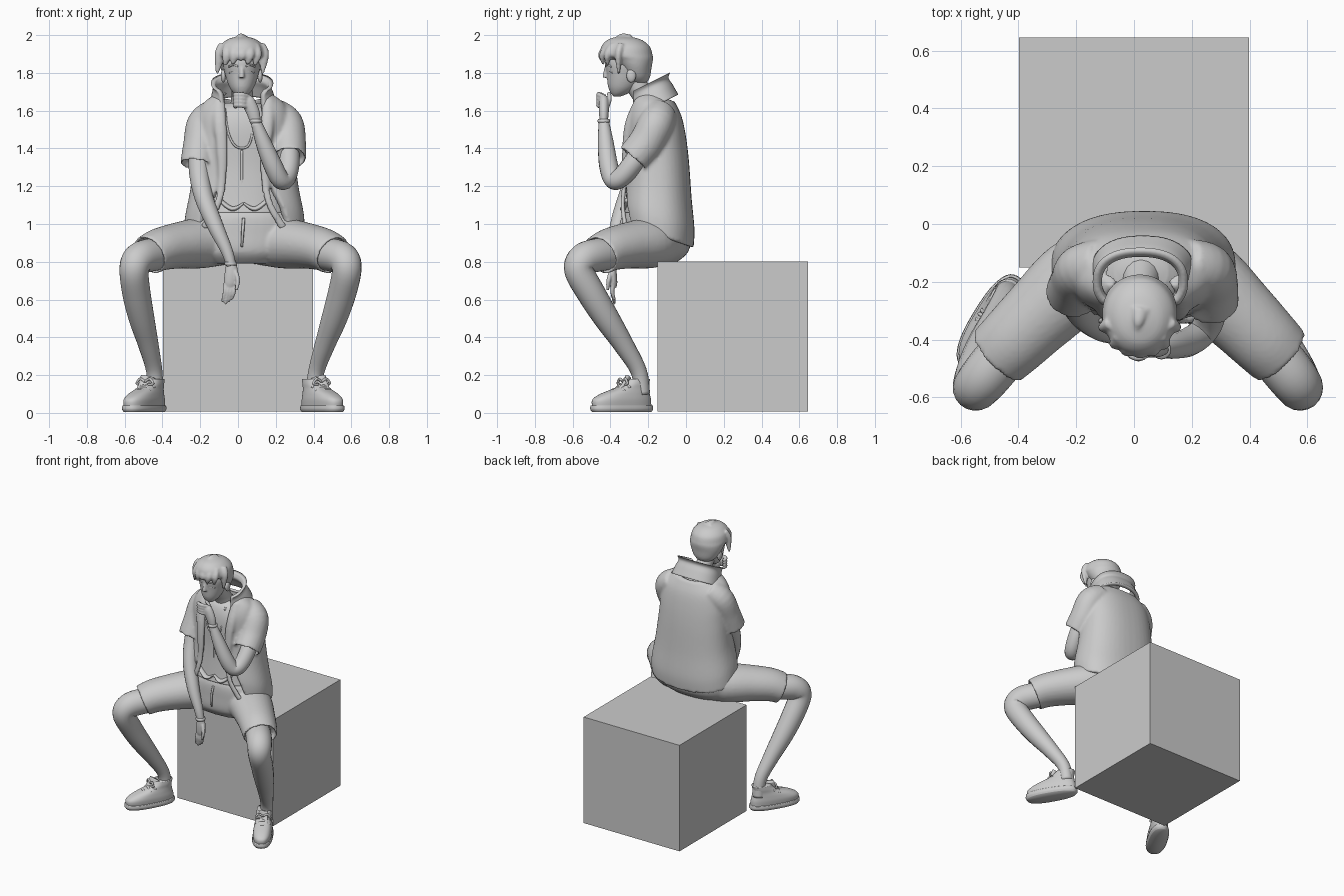
import bpy, bmesh, math
from mathutils import Vector, Quaternion

default_cube = bpy.data.objects.get("Cube")
if default_cube:
    bpy.data.objects.remove(default_cube, do_unlink=True)

clay = bpy.data.materials.new("light_grey")
clay.use_nodes = True
clay.diffuse_color = (.6, .6, .6, 1)
clay.node_tree.nodes["Principled BSDF"].inputs["Base Color"].default_value = clay.diffuse_color


def add_object(name, bm, smooth=True):
    bmesh.ops.recalc_face_normals(bm, faces=bm.faces)
    mesh = bpy.data.meshes.new(name)
    bm.to_mesh(mesh)
    bm.free()
    mesh.materials.append(clay)
    for polygon in mesh.polygons:
        polygon.use_smooth = smooth
    obj = bpy.data.objects.new(name, mesh)
    bpy.context.collection.objects.link(obj)
    return obj


def spline(points, steps=5):
    """Catmull-Rom samples through tuples of any length."""
    pts = [points[0], *points, points[-1]]
    out = []
    for a, b, c, d in zip(pts, pts[1:], pts[2:], pts[3:]):
        for i in range(steps):
            t = i / steps
            out.append([q + t / 2 * (r - p + t * (2*p - 5*q + 4*r - s + t * (3*(q - r) + s - p)))
                        for p, q, r, s in zip(a, b, c, d)])
    return out + [list(points[-1])]


def skin(name, rings):
    """Bridge equal closed rings and cap both ends."""
    bm = bmesh.new()
    loops = [[bm.verts.new(p) for p in ring] for ring in rings]
    count = len(loops[0])
    for low, high in zip(loops, loops[1:]):
        for i in range(count):
            j = (i + 1) % count
            bm.faces.new((low[i], low[j], high[j], high[i]))
    ends = [bm.faces.new(loops[0]), bm.faces.new(loops[-1])]
    bmesh.ops.triangulate(bm, faces=ends)
    return add_object(name, bm)


def tube(name, points, flat=1, hollow=False, sides=16):
    """Sweep a round or flattened section; points are x, y, z, radius."""
    samples = spline(points)
    centres = [Vector(s[:3]) for s in samples]
    turn, old, rings = None, None, []
    last = len(samples) - 1

    def ring(centre, across, up, radius):
        angles = [math.tau * i / sides for i in range(sides)]
        return [centre + across * radius * math.cos(a) + up * radius * flat * math.sin(a) for a in angles]

    for i, centre in enumerate(centres):
        tangent = (centres[min(i + 1, last)] - centres[max(i - 1, 0)]).normalized()
        if old is None:
            helper = Vector((0, 1, 0)) if abs(tangent.z) > .7 else Vector((0, 0, 1))
            across = tangent.cross(helper).normalized()
        else:
            across = old.rotation_difference(tangent) @ across
        old, up = tangent, tangent.cross(across)
        rings.append(ring(centre, across, up, max(samples[i][3], .001)))
    if hollow:
        radius = samples[-1][3]
        rings.append(ring(centre, across, up, radius * .88))
        rings.append(ring(centre - tangent * .04, across, up, radius * .85))
    return skin(name, rings)


def stack(name, rows, tilt=0, wall=0, sides=40, square=.85):
    """Stack level ovals; rows are x, y, z, half width, half depth, front gap."""
    rings = []
    for x, y, z, rx, ry, *gap in spline(rows):
        def arc(shrink, start, end, count):
            pts = []
            for i in range(count):
                a = start + (end - start) * i / (count - 1 if wall else count)
                s, c = math.sin(a), math.cos(a)
                dy = -math.copysign(abs(c) ** square, c) * (ry - shrink)
                dx = math.copysign(abs(s) ** square, s) * (rx - shrink)
                pts.append(Vector((x + dx, y + dy, z + tilt * dy)))
            return pts
        if wall:
            g = math.radians(gap[0])
            rings.append(arc(0, g, math.tau - g, sides) + arc(wall, math.tau - g, g, sides))
        else:
            rings.append(arc(0, 0, math.tau, sides))
    return skin(name, rings)


def ball(name, centre, size):
    bm = bmesh.new()
    bmesh.ops.create_uvsphere(bm, u_segments=20, v_segments=12, radius=1)
    for v in bm.verts:
        v.co = Vector(centre) + v.co * Vector(size)
    return add_object(name, bm)


def fuse(name, parts, voxel=.01, rounds=4):
    """Blend overlapping closed parts into one soft surface."""
    bm = bmesh.new()
    for part in parts:
        bm.from_mesh(part.data)
        bpy.data.objects.remove(part, do_unlink=True)
    obj = add_object(name, bm)
    remesh = obj.modifiers.new("blend", 'REMESH')
    remesh.mode, remesh.voxel_size, remesh.use_smooth_shade = 'VOXEL', voxel, True
    relax = obj.modifiers.new("relax", 'SMOOTH')
    relax.factor, relax.iterations = .5, rounds
    return obj


# Seat block
bm = bmesh.new()
bmesh.ops.create_cube(bm, size=.795)
bmesh.ops.translate(bm, verts=bm.verts, vec=(0, .2475, .405))
add_object("seat_block", bm, smooth=False)

# Legs, shoes and short trouser legs, one side at a time
trouser_parts = [stack("pelvis", [(.01, -.17, .79, .2, .11), (.01, -.16, .85, .28, .17), (.02, -.15, .95, .3, .185),
                                  (.03, -.15, 1.04, .27, .18), (.03, -.16, 1.1, .2, .14)])]
for side, label in ((1, "left"), (-1, "right")):
    def place(points):
        """Mirror points, leaning the right leg a little outward at the foot."""
        lean = 0 if side > 0 else .1
        return [(side * x + lean * (z - .5), y, z, *rest) for x, y, z, *rest in points]

    trouser_parts.append(tube("trouser_leg", place([
        (.12, -.14, .92, .15), (.24, -.2, .9, .15), (.36, -.31, .885, .135),
        (.45, -.4, .865, .125), (.505, -.455, .835, .118)]), flat=.9, hollow=True, sides=28))
    tube(label + "_leg", place([
        (.36, -.31, .85, .08), (.5, -.47, .835, .088), (.56, -.545, .81, .085), (.575, -.565, .75, .078),
        (.55, -.5, .63, .075), (.51, -.42, .5, .068), (.46, -.33, .36, .054),
        (.415, -.25, .22, .043), (.4, -.235, .1, .045)]), sides=20)

    heading = Vector((.5 * side, -.86, 0))
    across = Vector((.86, .5 * side, 0))
    origin = Vector(place([(.445, -.34, 0)])[0])

    def shoe(name, rows):
        """Rows are forward shift, height, half length, half width."""
        obj = stack(name, [(0, -f, z, w, l) for f, z, l, w in rows], square=.8)
        for v in obj.data.vertices:
            widen = 1 - .25 * v.co.y
            v.co = origin + across * v.co.x * widen - heading * v.co.y + Vector((0, 0, v.co.z))

    shoe(label + "_sole", [(0, .004, .175, .062), (0, .02, .185, .07), (0, .04, .183, .068)])
    shoe(label + "_upper", [(0, .035, .175, .062), (0, .07, .173, .064), (-.02, .1, .145, .06),
                            (-.06, .13, .1, .054), (-.085, .155, .075, .053), (-.1, .18, .066, .05)])
    for k in range(3):
        spot = origin + heading * (.05 - .035 * k) + Vector((0, 0, .112 + .018 * k))
        tube(label + "_lace", [(*(spot + across * u + Vector((0, 0, h))), .008)
                               for u, h in ((-.05, -.015), (0, .012), (.05, -.015))], sides=8)
    for u in (-1, 1):
        tip = origin - heading * .005 + Vector((0, 0, .165))
        tube(label + "_bow", [(*(tip + across * u * d + Vector((0, 0, h))), .007)
                              for d, h in ((0, 0), (.03, .015), (.05, -.01), (.02, -.015))], sides=8)
    tube(label + "_tongue", [(*(origin - heading * d + Vector((0, 0, h))), .04)
                             for d, h in ((-.02, .1), (.02, .15), (.04, .19))], flat=.4)
fuse("shorts", trouser_parts)
tube("fly_seam", [(.03, -.335, 1.03, .008), (.025, -.35, .96, .008), (.02, -.34, .88, .006)], sides=8)

# Shirt under the open jacket
stack("shirt", [(.03, -.17, 1.06, .24, .16), (.03, -.165, 1.12, .24, .155), (.03, -.16, 1.3, .23, .145),
                (.03, -.165, 1.5, .21, .14), (.025, -.165, 1.6, .15, .115), (.025, -.16, 1.64, .09, .08)])
for side in (-1, 1):
    tube("shirt_point", [(.03 + side * .13, -.31, 1.13, .02), (.03 + side * .06, -.325, 1.08, .025),
                         (.03, -.325, 1.11, .01)], flat=.5)
tube("shirt_placket", [(.02, -.303, z, .008) for z in (1.12, 1.25, 1.39)], sides=8)
tube("neck_cord", [(-.07, -.27, 1.61, .006), (-.05, -.3, 1.48, .006), (-.01, -.308, 1.41, .006),
                   (.05, -.308, 1.41, .006), (.075, -.3, 1.48, .006), (.085, -.27, 1.61, .006)], sides=8)

# Jacket: open shell, sleeves and rolled front edges
jacket_parts = [
    stack("shell", [(.03, -.15, .94, .32, .19, 46), (.035, -.15, 1.04, .315, .195, 36), (.035, -.15, 1.2, .285, .18, 22),
                    (.03, -.155, 1.4, .265, .17, 22), (.03, -.16, 1.53, .255, .158, 25),
                    (.03, -.155, 1.62, .225, .13, 32), (.03, -.15, 1.68, .15, .09, 40)], tilt=-.35, wall=.035),
    tube("sleeve_left", [(.18, -.14, 1.58, .09), (.25, -.16, 1.53, .095), (.265, -.21, 1.43, .095),
                         (.27, -.28, 1.345, .092)], hollow=True, sides=24),
    tube("sleeve_right", [(-.11, -.14, 1.58, .09), (-.18, -.16, 1.53, .09), (-.2, -.2, 1.42, .09),
                          (-.215, -.24, 1.31, .092)], hollow=True, sides=24)]
for side in (-1, 1):
    jacket_parts.append(tube("edge", [(.03 + side * x, y, z, r) for x, y, z, r in (
        (.13, -.25, 1.66, .03), (.125, -.3, 1.54, .035), (.115, -.32, 1.4, .03), (.115, -.325, 1.22, .022),
        (.14, -.335, 1.1, .02), (.21, -.32, .98, .022))], flat=.6))
fuse("jacket", jacket_parts)
stack("jacket_collar", [(.03, -.17, 1.62, .18, .13, 35), (.025, -.185, 1.68, .165, .115, 38),
                        (.022, -.2, 1.72, .155, .108, 44), (.022, -.2, 1.745, .165, .118, 50)], tilt=.5, wall=.022)

# Neck and head
tube("neck", [(.025, -.17, 1.58, .075), (.022, -.22, 1.67, .058), (.02, -.28, 1.76, .058)])
fuse("head", [
    stack("face", [(.02, -.365, 1.675, .02, .02), (.02, -.35, 1.695, .045, .05), (.02, -.335, 1.73, .068, .078),
                   (.02, -.32, 1.79, .088, .1), (.02, -.31, 1.86, .1, .118), (.02, -.31, 1.94, .08, .09)], square=1),
    tube("nose", [(.02, -.415, 1.85, .01), (.02, -.425, 1.8, .013), (.02, -.425, 1.775, .016)]),
    ball("lips", (.02, -.402, 1.73), (.025, .012, .01))], voxel=.006, rounds=2)
for side, label in ((1, "left"), (-1, "right")):
    ball(label + "_ear", (.02 + side * .097, -.29, 1.785), (.014, .025, .036))
    tube(label + "_brow", [(.02 + side * x, y, z, .005) for x, y, z in
                           ((.02, -.423, 1.835), (.045, -.415, 1.842), (.07, -.395, 1.832))], sides=8)
    tube(label + "_eyelid", [(.02 + side * x, y, z, .004) for x, y, z in
                             ((.022, -.414, 1.802), (.042, -.408, 1.81), (.065, -.388, 1.8))], sides=8)

# Hair: cap, crown tuft and fringe locks
hair = [stack("cap", [(.02, -.25, 1.75, .06, .045), (.02, -.26, 1.78, .09, .07), (.02, -.272, 1.83, .115, .09),
                      (.02, -.29, 1.87, .126, .115), (.02, -.315, 1.895, .13, .138), (.02, -.32, 1.94, .118, .128),
                      (.02, -.325, 1.975, .08, .09), (.02, -.33, 1.992, .03, .035)], square=1),
        tube("tuft", [(.02, -.31, 1.97, .04), (.015, -.34, 1.99, .02), (.01, -.37, 1.985, .005)])]
for i in range(7):
    u = i / 3 - 1
    bend = math.sqrt(max(0, 1 - u * u * .85))
    root, tip = -.3 - .11 * bend, -.3 - .145 * bend
    drop = 1.85 - .055 * u * u + .015 * (i % 2)
    hair.append(tube("lock", [(.02 + .09 * u, root, 1.94, .035), (.02 + .115 * u, tip, 1.895, .03),
                              (.01 + .12 * u, tip, drop, .008)], flat=.7))
fuse("hair", hair, voxel=.007, rounds=2)

# Right arm hanging between the knees
tube("right_arm", [(-.2, -.2, 1.42, .06), (-.205, -.25, 1.28, .055), (-.18, -.31, 1.14, .05),
                   (-.12, -.36, .99, .043), (-.06, -.385, .86, .032), (-.035, -.39, .78, .026)])
right_hand = [tube("palm", [(-.035, -.39, .8, .026), (-.035, -.388, .74, .036), (-.04, -.385, .69, .036),
                            (-.045, -.383, .665, .028)], flat=.6)]
for i in range(4):
    x = -.065 + .016 * i
    right_hand.append(tube("finger", [(x, -.385, .69, .011), (x - .005, -.39, .64, .011),
                                      (x - .018, -.378, .575 + .012 * abs(i - 1), .007)], sides=10))
right_hand.append(tube("thumb", [(-.015, -.395, .75, .014), (.0, -.41, .7, .012), (-.01, -.415, .65, .008)], sides=10))
fuse("right_hand", right_hand, voxel=.005, rounds=2)

# Left arm bent up to the mouth
tube("left_arm", [(.265, -.2, 1.43, .058), (.27, -.28, 1.32, .056), (.255, -.345, 1.245, .052), (.225, -.385, 1.235, .05),
                  (.185, -.41, 1.31, .05), (.135, -.425, 1.43, .042), (.095, -.435, 1.54, .028)])
left_hand = [tube("palm", [(.095, -.435, 1.53, .027), (.08, -.435, 1.59, .035), (.055, -.435, 1.645, .036),
                           (.04, -.435, 1.67, .026)], flat=.75)]
for i in range(4):
    z = 1.685 - .019 * i
    left_hand.append(tube("finger", [(.055, -.44, z - .01, .013), (.02, -.463, z, .013),
                                     (-.015, -.45, z, .012), (-.01, -.425, z - .01, .01)], sides=10))
left_hand.append(tube("thumb", [(.07, -.42, 1.62, .015), (.045, -.405, 1.665, .013), (.02, -.41, 1.695, .01)], sides=10))
fuse("left_hand", left_hand, voxel=.005, rounds=2)
for label, x, y, z in (("left", .095, -.435, 1.545), ("right", -.038, -.39, .79)):
    tube(label + "_wristband", [(x, y, z - .01, .03), (x, y, z, .034), (x, y, z + .01, .03)])
